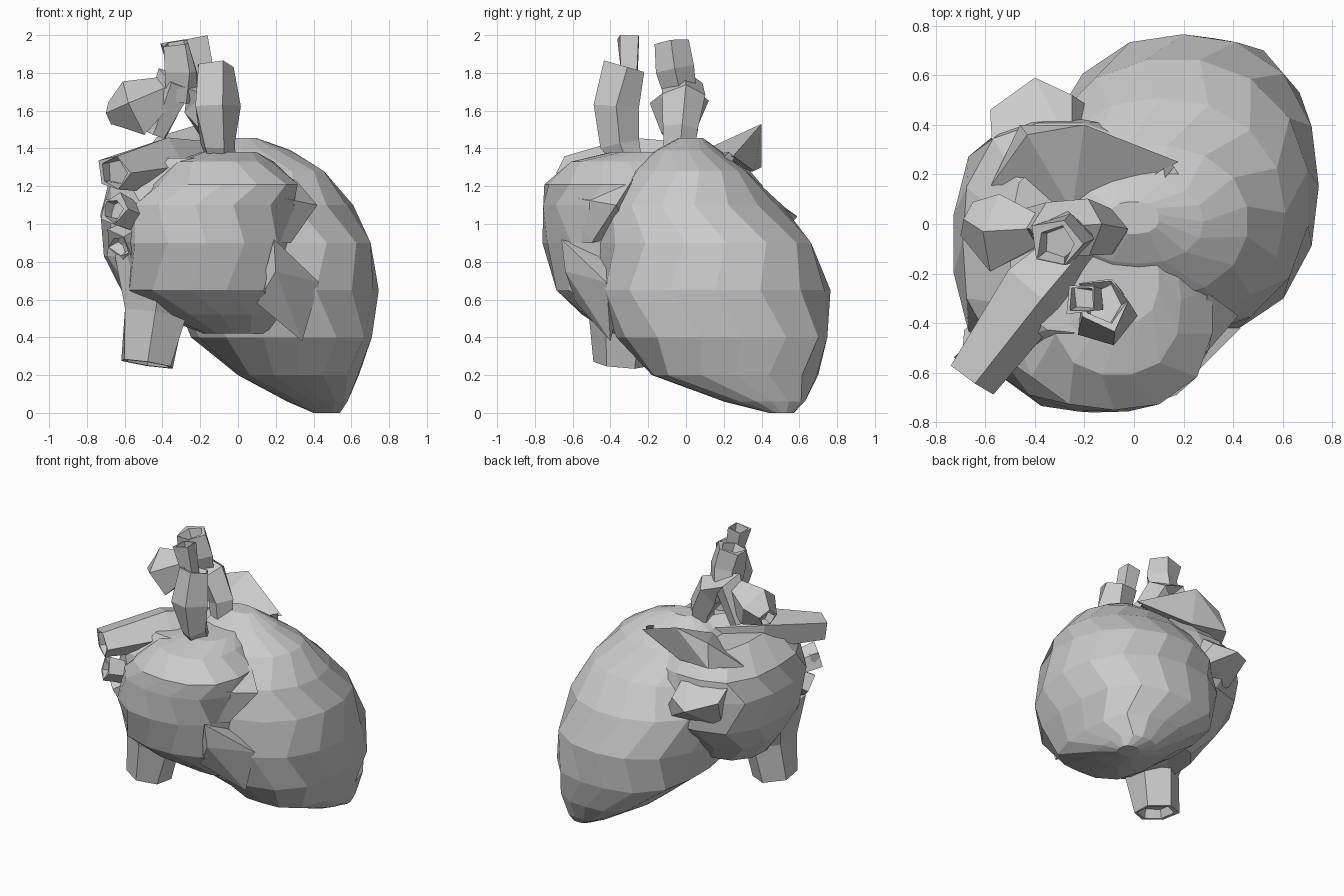
import bpy, bmesh, math, random
from mathutils import Vector

random.seed(4)


def finish(name, bm):
    bmesh.ops.recalc_face_normals(bm, faces=bm.faces)
    mesh = bpy.data.meshes.new(name)
    bm.to_mesh(mesh)
    bm.free()
    obj = bpy.data.objects.new(name, mesh)
    bpy.context.collection.objects.link(obj)
    return obj


def loft(name, rings):
    bm = bmesh.new()
    loops = [[bm.verts.new(p) for p in ring] for ring in rings]
    n = len(loops[0])
    for a, b in zip(loops, loops[1:]):
        for i in range(n):
            j = (i + 1) % n
            bm.faces.new((a[i], a[j], b[j], b[i]))
    bm.faces.new(loops[0][::-1])
    bm.faces.new(loops[-1])
    return finish(name, bm)


def chamber(name, rows, sides=14, power=2.5):
    """Rows of (z, x min, x max, y min, y max[, power]), joined as rounded slices."""
    rings = []
    for k, (z, x0, x1, y0, y1, *own) in enumerate(rows):
        n = own[0] if own else power
        ring = []
        for i in range(sides):
            t = math.tau * (i + 0.5 * (k % 2)) / sides
            c, s = math.cos(t), math.sin(t)
            r = (abs(c) ** n + abs(s) ** n) ** (-1 / n)
            ring.append(((x0 + x1) / 2 + (x1 - x0) / 2 * r * c,
                         (y0 + y1) / 2 + (y1 - y0) / 2 * r * s, z))
        rings.append(ring)
    return loft(name, rings)


def vessel(name, path, sides=6, rough=0.012, hollow=True):
    """Path of (x, y, z, radius); the far end gets a recessed opening."""
    pts = [Vector(p[:3]) for p in path]
    radii = [p[3] for p in path]
    dirs = [(pts[min(i + 1, len(pts) - 1)] - pts[max(i - 1, 0)]).normalized()
            for i in range(len(pts))]
    if hollow:
        end, d, r = pts[-1], dirs[-1], radii[-1]
        pts += [end, end - d * 0.06]
        radii += [r * 0.8, r * 0.7]
        dirs += [d, d]
    rings = []
    for p, r, d in zip(pts, radii, dirs):
        ref = Vector((0, 1, 0)) if abs(d.y) < 0.6 else Vector((0, 0, 1))
        u = d.cross(ref).normalized()
        v = d.cross(u)
        ring = []
        for i in range(sides):
            t = math.tau * (i + 0.5) / sides
            q = r + random.uniform(-rough, rough)
            ring.append(p + u * q * math.cos(t) + v * q * math.sin(t))
        rings.append(ring)
    return loft(name, rings)


def wedge(name, points):
    bm = bmesh.new()
    for p in points:
        bm.verts.new(p)
    bmesh.ops.convex_hull(bm, input=bm.verts)
    return finish(name, bm)


# Main muscular body, apex down, right and back
chamber("large_ventricle", [
    (0.00, 0.40, 0.54, 0.44, 0.57), (0.06, 0.26, 0.58, 0.20, 0.63, 2.8),
    (0.20, 0.00, 0.64, -0.18, 0.70, 3.2), (0.40, -0.25, 0.71, -0.37, 0.75, 2.9),
    (0.65, -0.35, 0.745, -0.46, 0.765, 2.3), (0.90, -0.40, 0.71, -0.46, 0.67, 2.15),
    (1.10, -0.40, 0.61, -0.42, 0.51, 2.1), (1.28, -0.35, 0.46, -0.30, 0.32, 2.2),
    (1.39, -0.25, 0.28, -0.16, 0.18, 2.2), (1.455, -0.10, 0.10, -0.04, 0.09)], 16)

# Front chamber
chamber("front_chamber", [
    (0.42, -0.18, 0.22, -0.40, 0.00), (0.52, -0.45, 0.27, -0.55, 0.10),
    (0.65, -0.60, 0.28, -0.69, 0.15), (0.90, -0.62, 0.28, -0.76, 0.15),
    (1.10, -0.57, 0.32, -0.76, 0.10), (1.21, -0.48, 0.32, -0.75, 0.05),
    (1.33, -0.33, 0.19, -0.61, 0.00), (1.38, -0.20, 0.10, -0.40, -0.05)])

# Pointed flaps of the front chamber
wedge("upper_flap", [
    (0.17, -0.66, 1.15), (0.42, -0.37, 1.10), (0.28, -0.50, 0.90),
    (0.30, -0.28, 1.24), (0.20, -0.30, 0.95), (0.15, -0.63, 0.90)])
wedge("lower_flap", [
    (0.19, -0.66, 0.92), (0.20, -0.64, 0.75), (0.43, -0.42, 0.69),
    (0.22, -0.58, 0.84), (0.20, -0.30, 0.80), (0.10, -0.58, 0.58),
    (0.34, -0.40, 0.38)])

# Rear side chamber
chamber("side_chamber", [
    (0.50, -0.52, 0.10, -0.44, 0.12), (0.65, -0.62, 0.15, -0.54, 0.28),
    (0.83, -0.71, 0.20, -0.58, 0.42), (1.05, -0.73, 0.20, -0.59, 0.43),
    (1.20, -0.69, 0.10, -0.56, 0.41), (1.35, -0.50, 0.05, -0.44, 0.28)],
    power=2.9)

# Lower vein, flared where it joins
vessel("lower_vein", [
    (-0.40, -0.30, 0.78, 0.30), (-0.44, -0.33, 0.52, 0.18),
    (-0.48, -0.35, 0.26, 0.15)])

# Front artery with its upper stub
vessel("front_artery", [
    (-0.09, -0.30, 1.28, 0.06), (-0.11, -0.35, 1.42, 0.09),
    (-0.12, -0.37, 1.62, 0.13), (-0.12, -0.31, 1.83, 0.12)], 5, 0.025)
vessel("front_artery_stub", [
    (-0.17, -0.30, 1.78, 0.06), (-0.21, -0.30, 1.99, 0.08)], 4)

# Arched artery with three branches
vessel("arched_artery", [
    (-0.10, -0.04, 1.30, 0.06), (-0.12, -0.02, 1.50, 0.09),
    (-0.21, 0.00, 1.66, 0.12), (-0.33, -0.02, 1.72, 0.12),
    (-0.43, 0.00, 1.47, 0.07)], 5, 0.02)
vessel("top_branch", [
    (-0.30, -0.02, 1.66, 0.10), (-0.29, -0.06, 1.82, 0.11),
    (-0.31, -0.08, 1.96, 0.11)], 5, 0.02)
vessel("side_branch", [
    (-0.38, -0.02, 1.70, 0.07), (-0.54, -0.03, 1.60, 0.16),
    (-0.67, 0.02, 1.57, 0.06)], 5, 0.02)

# Long vessel crossing the back, and shorter veins below its open end
vessel("long_crossing_vessel", [
    (0.16, 0.23, 1.34, 0.03), (-0.10, 0.06, 1.35, 0.08),
    (-0.40, -0.26, 1.31, 0.15), (-0.66, -0.62, 1.27, 0.105)], 5)
for name, x, y, z in [("middle_side_vein", -0.66, -0.58, 1.08),
                      ("lower_side_vein", -0.63, -0.50, 0.88)]:
    vessel(name, [(-0.45, -0.36, 1.0, 0.08), (x, y, z, 0.09)], 5, 0.025)

# Rear veins
wedge("rear_upper_vein", [
    (0.18, 0.25, 1.36), (-0.20, 0.40, 1.53), (-0.43, 0.36, 1.46),
    (-0.58, 0.15, 1.25), (-0.46, 0.40, 1.30), (-0.20, 0.36, 1.28),
    (-0.25, 0.05, 1.37)])
wedge("rear_lower_vein", [
    (-0.40, 0.59, 1.04), (-0.58, 0.46, 1.10), (-0.25, 0.52, 1.08),
    (-0.57, 0.28, 1.20), (-0.25, 0.30, 1.25), (-0.50, 0.30, 0.85),
    (-0.10, 0.42, 0.85)])
